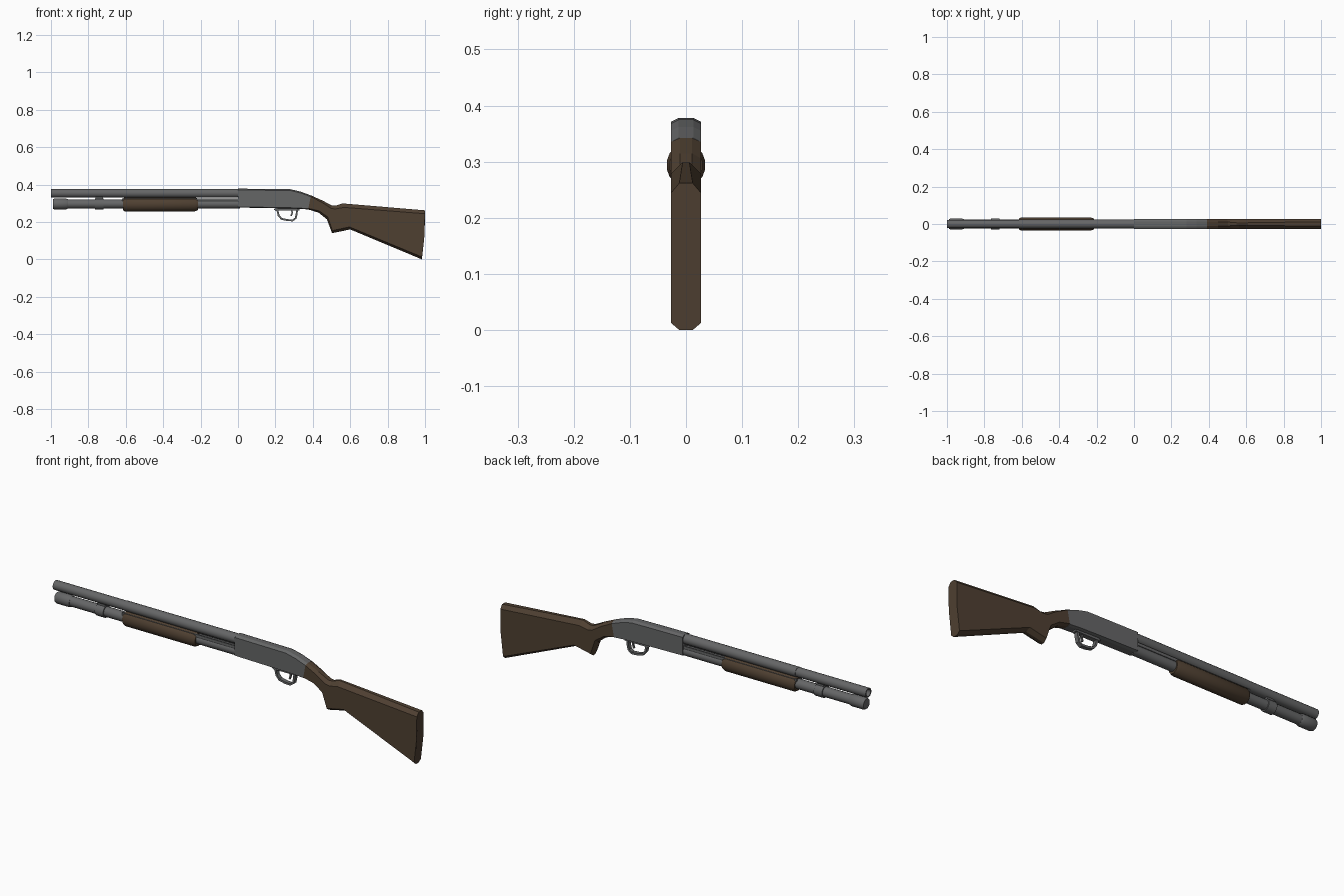
import bpy, bmesh, math
from mathutils import Vector

if "Cube" in bpy.data.objects:
    bpy.data.objects.remove(bpy.data.objects["Cube"])


def material(name, rgb):
    m = bpy.data.materials.new(name)
    m.diffuse_color = (*rgb, 1)
    m.use_nodes = True
    m.node_tree.nodes["Principled BSDF"].inputs["Base Color"].default_value = m.diffuse_color
    return m


METAL = material("gunmetal grey", (0.13, 0.132, 0.134))
WOOD = material("dark walnut", (0.078, 0.051, 0.031))


def loft(name, sections, mat, smooth=False):
    """Skin a list of equal-sized closed sections and cap both ends."""
    bm = bmesh.new()
    rings = [[bm.verts.new(p) for p in s] for s in sections]
    n = len(rings[0])
    for a, b in zip(rings, rings[1:]):
        for i in range(n):
            j = (i + 1) % n
            bm.faces.new((a[i], a[j], b[j], b[i]))
    bm.faces.new(rings[0])
    bm.faces.new(rings[-1])
    bmesh.ops.recalc_face_normals(bm, faces=bm.faces)
    for f in bm.faces:
        f.smooth = smooth
    me = bpy.data.meshes.new(name)
    bm.to_mesh(me)
    bm.free()
    if smooth:
        me.set_sharp_from_angle(angle=math.radians(30))
    me.materials.append(mat)
    ob = bpy.data.objects.new(name, me)
    bpy.context.collection.objects.link(ob)
    return ob


def lathe(name, zc, profile, mat, ky=1.0, n=16):
    """Round part along x from (x, radius) pairs."""
    rings = []
    for x, r in profile:
        angles = [2 * math.pi * (i + 0.5) / n for i in range(n)]
        rings.append([(x, ky * r * math.cos(a), zc + r * math.sin(a)) for a in angles])
    return loft(name, rings, mat, True)


def box(name, x0, x1, y0, y1, z0, z1, mat):
    return loft(name, [[(x, y0, z0), (x, y1, z0), (x, y1, z1), (x, y0, z1)]
                       for x in (x0, x1)], mat)


def slab(top, bottom, c_top, c_bot, flat=0.011, half=0.027, bulge=0.0):
    """Chamfered upright section between a top and a bottom (x, z) point."""
    t, b = Vector((top[0], 0, top[1])), Vector((bottom[0], 0, bottom[1]))
    d = (b - t).normalized()
    mid = (t + b) / 2 + Vector((bulge, 0, 0))
    side = [(t, flat), (t + d * c_top, half), (mid, half), (b - d * c_bot, half), (b, flat)]
    return ([(p.x, y, p.z) for p, y in side] +
            [(p.x, -y, p.z) for p, y in reversed(side)])


# Barrel with open muzzle and thicker rear length
lathe("barrel", 0.3535, [(-0.90, 0.017), (-1.0, 0.017), (-1.0, 0.023), (-0.615, 0.023),
                         (-0.615, 0.0242), (0.01, 0.0242)], METAL)

# Magazine tube, end cap and clamp
lathe("magazine_tube", 0.296, [(-0.93, 0.024), (0.01, 0.024)], METAL)
lathe("magazine_cap", 0.296, [(-0.99, 0.025), (-0.982, 0.029), (-0.918, 0.029),
                              (-0.908, 0.025)], METAL)
lathe("barrel_clamp", 0.296, [(-0.765, 0.0295), (-0.72, 0.0295)], METAL)
box("clamp_bridge", -0.762, -0.723, -0.01, 0.01, 0.315, 0.338, METAL)

# Action bars between fore-end and receiver
for side, s in (("left", 1), ("right", -1)):
    box("action_bar_" + side, -0.62, 0.01, s * 0.014, s * 0.021, 0.312, 0.326, METAL)

# Sliding wooden fore-end
lathe("fore_end", 0.294, [(-0.615, 0.032), (-0.605, 0.038), (-0.23, 0.038),
                          (-0.215, 0.032)], WOOD, ky=0.92)

# Receiver
loft("receiver", [slab(t, b, 0.007, 0.004, 0.013) for t, b in (
    ((0.0, 0.378), (0.0, 0.277)),
    ((0.28, 0.375), (0.28, 0.272)),
    ((0.335, 0.362), (0.33, 0.27)),
    ((0.39, 0.342), (0.375, 0.267)))], METAL)

# Grip and shoulder stock
loft("stock", [
    slab((0.39, 0.342), (0.375, 0.267), 0.007, 0.006),
    slab((0.45, 0.315), (0.43, 0.25), 0.010, 0.010),
    slab((0.503, 0.288), (0.475, 0.214), 0.016, 0.014),
    slab((0.522, 0.287), (0.503, 0.14), 0.018, 0.014, 0.008),
    slab((0.56, 0.299), (0.60, 0.16), 0.022, 0.014, 0.006),
    slab((1.0, 0.262), (0.983, 0.0), 0.018, 0.013, 0.012, bulge=0.006)], WOOD)


def strip(name, path, thick, half, mat):
    """Flat band following an (x, z) path."""
    pts = [Vector(p) for p in path]
    rings = []
    for i, p in enumerate(pts):
        d = (pts[min(i + 1, len(pts) - 1)] - pts[max(i - 1, 0)]).normalized()
        nrm = Vector((-d.y, d.x)) * thick / 2
        a, b = p + nrm, p - nrm
        rings.append([(a.x, -half, a.y), (a.x, half, a.y), (b.x, half, b.y), (b.x, -half, b.y)])
    return loft(name, rings, mat)


# Trigger guard and trigger
strip("trigger_guard", [(0.195, 0.270), (0.212, 0.258), (0.217, 0.235), (0.232, 0.217),
                        (0.262, 0.210), (0.292, 0.208), (0.308, 0.220), (0.314, 0.245),
                        (0.316, 0.275)], 0.010, 0.010, METAL)
box("trigger_plate", 0.20, 0.33, -0.012, 0.012, 0.262, 0.28, METAL)
strip("trigger", [(0.285, 0.27), (0.290, 0.250), (0.284, 0.232)], 0.008, 0.004, METAL)
